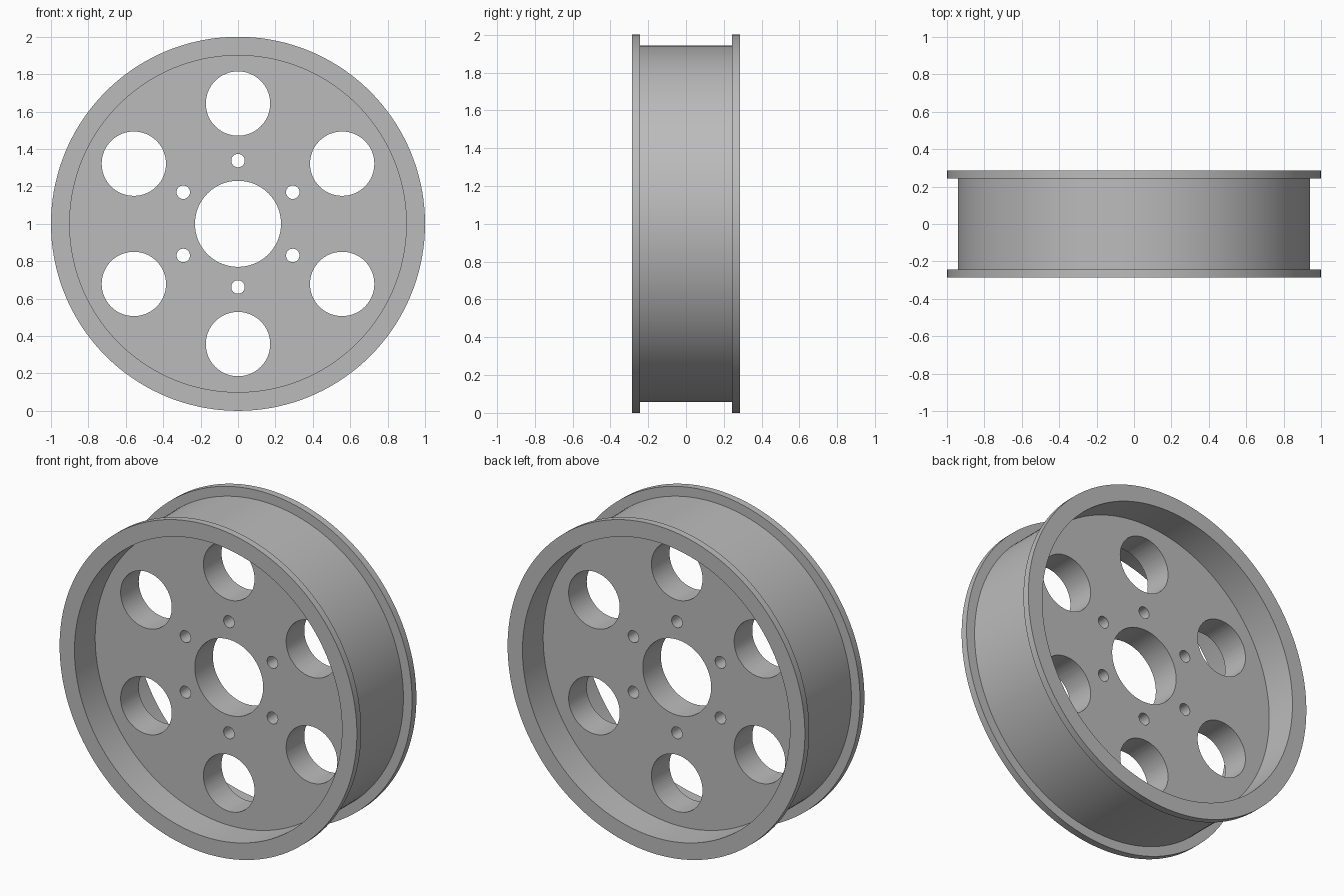
import bpy, bmesh, math
from mathutils import Matrix, Vector

cube = bpy.data.objects.get("Cube")
if cube:
    bpy.data.objects.remove(cube, do_unlink=True)

SEGMENTS = 144
CENTRE = Vector((0, 0, 1))
HALF_WIDTH, FLANGE_IN, HALF_WEB = 0.286, 0.244, 0.087
R_FLANGE, R_BARREL, R_INNER, R_BORE = 1.0, 0.942, 0.9, 0.23

metal = bpy.data.materials.new("grey metal")
metal.use_nodes = True
grey = (0.5, 0.5, 0.5, 1)
metal.diffuse_color = grey
metal.node_tree.nodes["Principled BSDF"].inputs["Base Color"].default_value = grey


def make_object(name, bm):
    bmesh.ops.recalc_face_normals(bm, faces=bm.faces)
    mesh = bpy.data.meshes.new(name)
    bm.to_mesh(mesh)
    bm.free()
    mesh.materials.append(metal)
    obj = bpy.data.objects.new(name, mesh)
    bpy.context.collection.objects.link(obj)
    return obj


# Wheel: half cross-section (radius, y), mirrored and revolved about the axle
half = [(R_BORE, HALF_WEB), (R_INNER, HALF_WEB), (R_INNER, HALF_WIDTH),
        (R_FLANGE, HALF_WIDTH), (R_FLANGE, FLANGE_IN), (R_BARREL, FLANGE_IN)]
profile = half + [(r, -y) for r, y in reversed(half)]
bm = bmesh.new()
verts = [bm.verts.new(CENTRE + Vector((r, y, 0))) for r, y in profile]
edges = [bm.edges.new((v, verts[i - 1])) for i, v in enumerate(verts)]
bmesh.ops.spin(bm, geom=verts + edges, cent=CENTRE, axis=(0, 1, 0),
               angle=math.tau, steps=SEGMENTS, use_merge=True)
bmesh.ops.remove_doubles(bm, verts=bm.verts, dist=1e-5)
wheel = make_object("wheel_rim", bm)

# Cutters: six lightening holes and six bolt holes through the web
bm = bmesh.new()
for ring, radius, sides in ((0.643, 0.172, 64), (0.338, 0.036, 32)):
    for i in range(6):
        a = math.radians(90 + 60 * i)
        place = CENTRE + Vector((math.cos(a), 0, math.sin(a))) * ring
        bmesh.ops.create_cone(
            bm, cap_ends=True, segments=sides, radius1=radius, radius2=radius,
            depth=0.4, matrix=Matrix.Translation(place) @ Matrix.Rotation(math.pi / 2, 4, "X"))
cutter = make_object("hole_cutters", bm)
cutter.hide_render = True

# Cut the holes, then keep only the finished wheel
bpy.ops.object.select_all(action="DESELECT")
wheel.select_set(True)
bpy.context.view_layer.objects.active = wheel
cut = wheel.modifiers.new("holes", "BOOLEAN")
cut.operation = "DIFFERENCE"
cut.solver = "EXACT"
cut.object = cutter
bpy.ops.object.modifier_apply(modifier=cut.name)
bpy.data.objects.remove(cutter, do_unlink=True)
bpy.ops.object.shade_smooth_by_angle(angle=math.radians(30))
